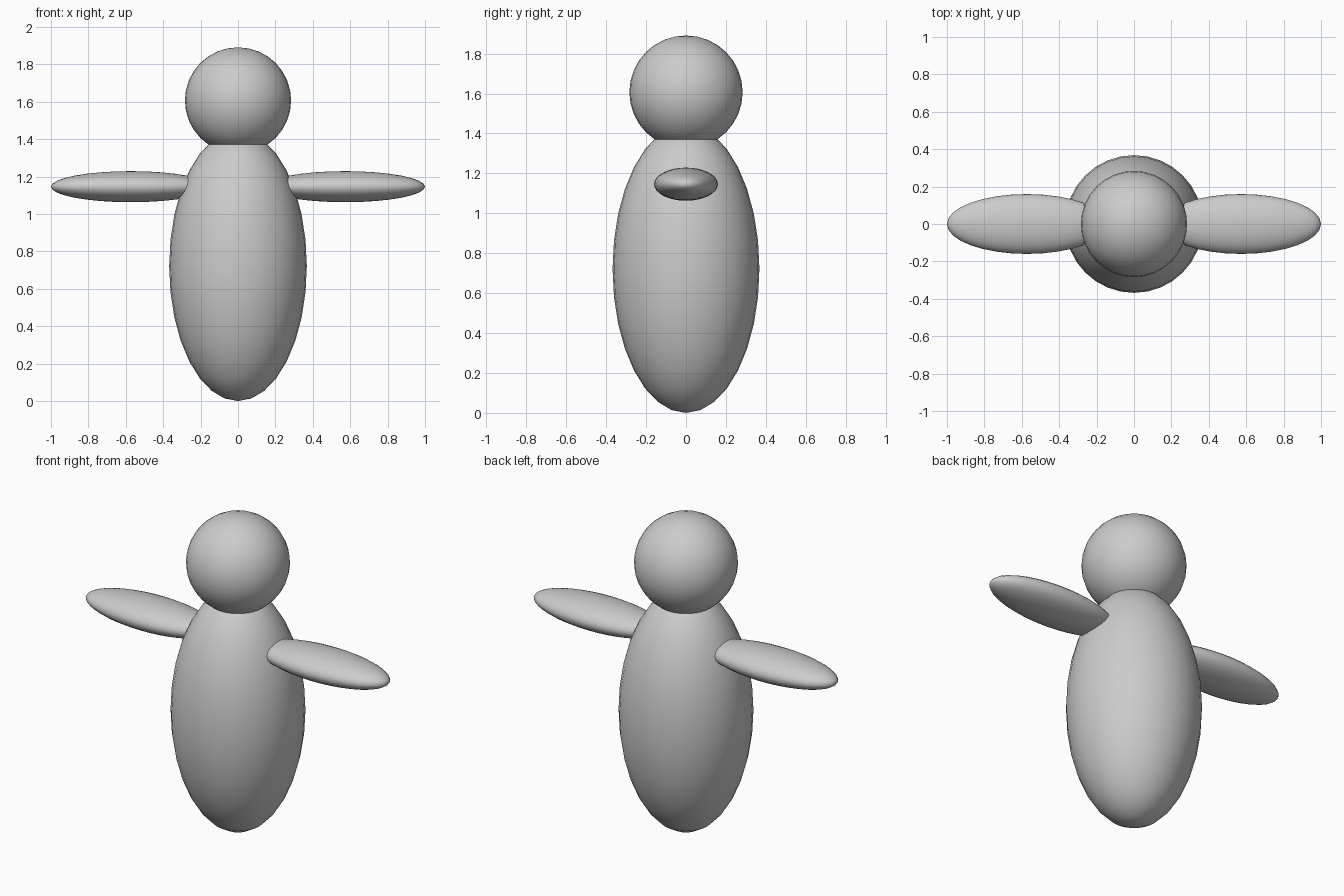
import bpy

if "Cube" in bpy.data.objects:
    bpy.data.objects.remove(bpy.data.objects["Cube"])

# Single plain colour
grey = bpy.data.materials.new("light_grey")
grey.diffuse_color = (0.6, 0.6, 0.6, 1)
grey.use_nodes = True
grey.node_tree.nodes["Principled BSDF"].inputs["Base Color"].default_value = grey.diffuse_color


def ellipsoid(name, centre, radii):
    bpy.ops.mesh.primitive_uv_sphere_add(segments=32, ring_count=16, radius=1, location=centre)
    obj = bpy.context.object
    obj.name = name
    obj.scale = radii
    bpy.ops.object.transform_apply(location=False, rotation=False, scale=True)
    bpy.ops.object.shade_smooth()
    obj.data.materials.append(grey)
    return obj


# Tall body and round head
ellipsoid("body", (0, 0, 0.722), (0.368, 0.368, 0.722))
ellipsoid("head", (0, 0, 1.607), (0.284, 0.284, 0.284))

# Flat outstretched arms, sunk into the body
for side, name in ((-1, "left_arm"), (1, "right_arm")):
    ellipsoid(name, (side * 0.573, 0, 1.146), (0.427, 0.16, 0.083))
